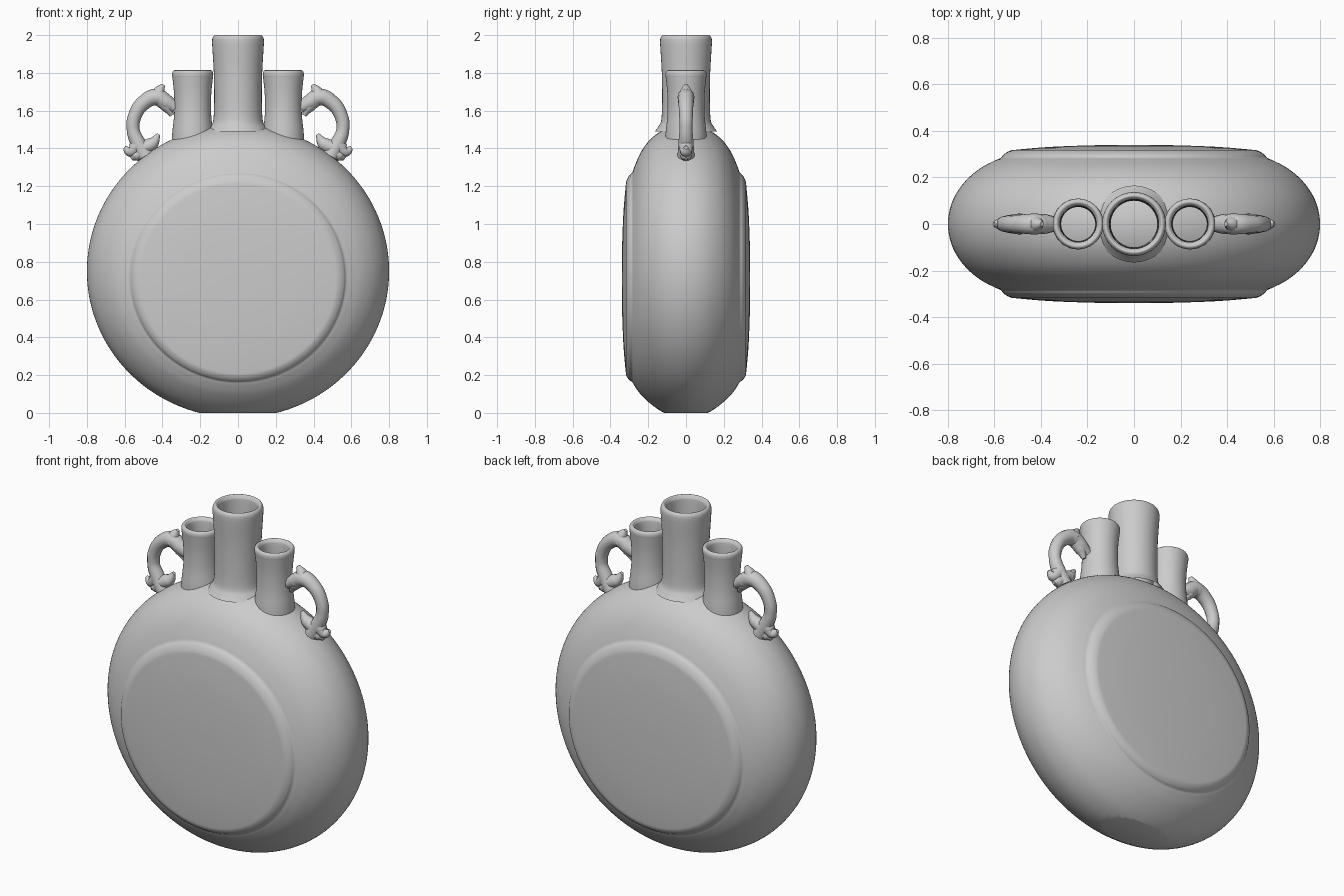
import bpy, bmesh, math
from mathutils import Vector

if "Cube" in bpy.data.objects:
    bpy.data.objects.remove(bpy.data.objects["Cube"])


def smooth_profile(pts, steps=4):
    """Catmull-Rom through a list of (radius, height) points."""
    p = [Vector(q) for q in pts]
    p = [p[0]] + p + [p[-1]]
    out = []
    for a, b, c, d in zip(p, p[1:], p[2:], p[3:]):
        for i in range(steps):
            t = i / steps
            out.append(0.5 * (2 * b + (c - a) * t + (2 * a - 5 * b + 4 * c - d) * t * t
                              + (3 * b - a - 3 * c + d) * t ** 3))
    return [(max(v.x, 0), v.y) for v in out + [p[-1]]]


def lathe(name, profile, place, segs, cut_z=None):
    """Spin a profile; place(r, angle, h) gives each point's position."""
    bm = bmesh.new()
    rings = [[bm.verts.new(place(r, math.tau * i / segs, h)) for i in range(segs)]
             for r, h in smooth_profile(profile)]
    for a, b in zip(rings, rings[1:]):
        for i in range(segs):
            j = (i + 1) % segs
            bm.faces.new((a[i], a[j], b[j], b[i]))
    bmesh.ops.remove_doubles(bm, verts=bm.verts, dist=1e-5)
    if cut_z is not None:
        cut = bmesh.ops.bisect_plane(bm, geom=bm.verts[:] + bm.edges[:] + bm.faces[:],
                                     plane_co=(0, 0, cut_z), plane_no=(0, 0, 1), clear_inner=True)
        edges = [e for e in cut['geom_cut'] if isinstance(e, bmesh.types.BMEdge)]
        bmesh.ops.contextual_create(bm, geom=edges)
    bmesh.ops.recalc_face_normals(bm, faces=bm.faces)
    me = bpy.data.meshes.new(name)
    bm.to_mesh(me)
    bm.free()
    ob = bpy.data.objects.new(name, me)
    bpy.context.collection.objects.link(ob)
    bpy.context.view_layer.objects.active = ob
    bpy.ops.object.select_all(action='DESELECT')
    ob.select_set(True)
    bpy.ops.object.shade_smooth_by_angle(angle=math.radians(40))
    return ob


# Moon-shaped body: spun round the y axis, raised discs on both faces, flat foot
half = [(0.79, .07), (.765, .13), (.72, .19), (.66, .24), (.60, .272), (.573, .284),
        (.56, .299), (.535, .314), (.5, .32), (.35, .332), (.15, .339), (0, .34)]
body_profile = [(r, -y) for r, y in reversed(half)] + [(0.8, 0)] + half


def body_place(r, a, h):
    k = min(max((r - .5) / .25, 0), 1)
    zc = .71 + .04 * k * k * (3 - 2 * k)
    return (r * math.cos(a), h, zc + .97 * r * math.sin(a))


lathe("flask_body", body_profile, body_place, 128, cut_z=0)

# Three open necks
centre = [(.165, 1.49), (.147, 1.515), (.131, 1.55), (.126, 1.65), (.128, 1.8), (.135, 1.92),
          (.137, 1.965), (.134, 1.988), (.122, 2.0), (.11, 1.988), (.105, 1.95), (.1, 1.7),
          (.098, 1.45), (0, 1.45)]
side = [(.112, 1.38), (.108, 1.48), (.098, 1.58), (.098, 1.68), (.106, 1.765), (.109, 1.79),
        (.106, 1.806), (.096, 1.814), (.084, 1.806), (.077, 1.775), (.073, 1.6),
        (.072, 1.4), (0, 1.4)]


def neck(name, profile, x):
    lathe(name, profile, lambda r, a, h: (x + r * math.cos(a), r * math.sin(a), h), 64)


neck("centre_neck", centre, 0)
neck("left_neck", side, -.24)
neck("right_neck", side, .24)

# Scrolled handles: main loop plus leaf tips, each point is (x, z, radius)
strands = [
    [(.33, 1.615, .03), (.38, 1.645, .042), (.43, 1.672, .045), (.495, 1.645, .04),
     (.545, 1.575, .036), (.555, 1.5, .034), (.53, 1.43, .04), (.49, 1.36, .045)],
    [(.43, 1.665, .045), (.415, 1.705, .03), (.395, 1.737, .01)],
    [(.41, 1.66, .04), (.375, 1.62, .032), (.35, 1.575, .012)],
    [(.53, 1.42, .04), (.572, 1.385, .03), (.602, 1.405, .01)],
    [(.51, 1.40, .04), (.455, 1.425, .035), (.42, 1.475, .01)],
    [(.50, 1.38, .04), (.545, 1.36, .03), (.565, 1.345, .01)],
]
for name, s in (("left_handle", -1), ("right_handle", 1)):
    cu = bpy.data.curves.new(name, 'CURVE')
    cu.dimensions = '3D'
    cu.bevel_depth = 1
    cu.bevel_resolution = 4
    cu.resolution_u = 8
    cu.use_fill_caps = True
    for pts in strands:
        sp = cu.splines.new('BEZIER')
        sp.bezier_points.add(len(pts) - 1)
        for bp, (x, z, r) in zip(sp.bezier_points, pts):
            bp.co = (s * x, 0, z)
            bp.radius = r
            bp.handle_left_type = bp.handle_right_type = 'AUTO'
    bpy.context.collection.objects.link(bpy.data.objects.new(name, cu))
